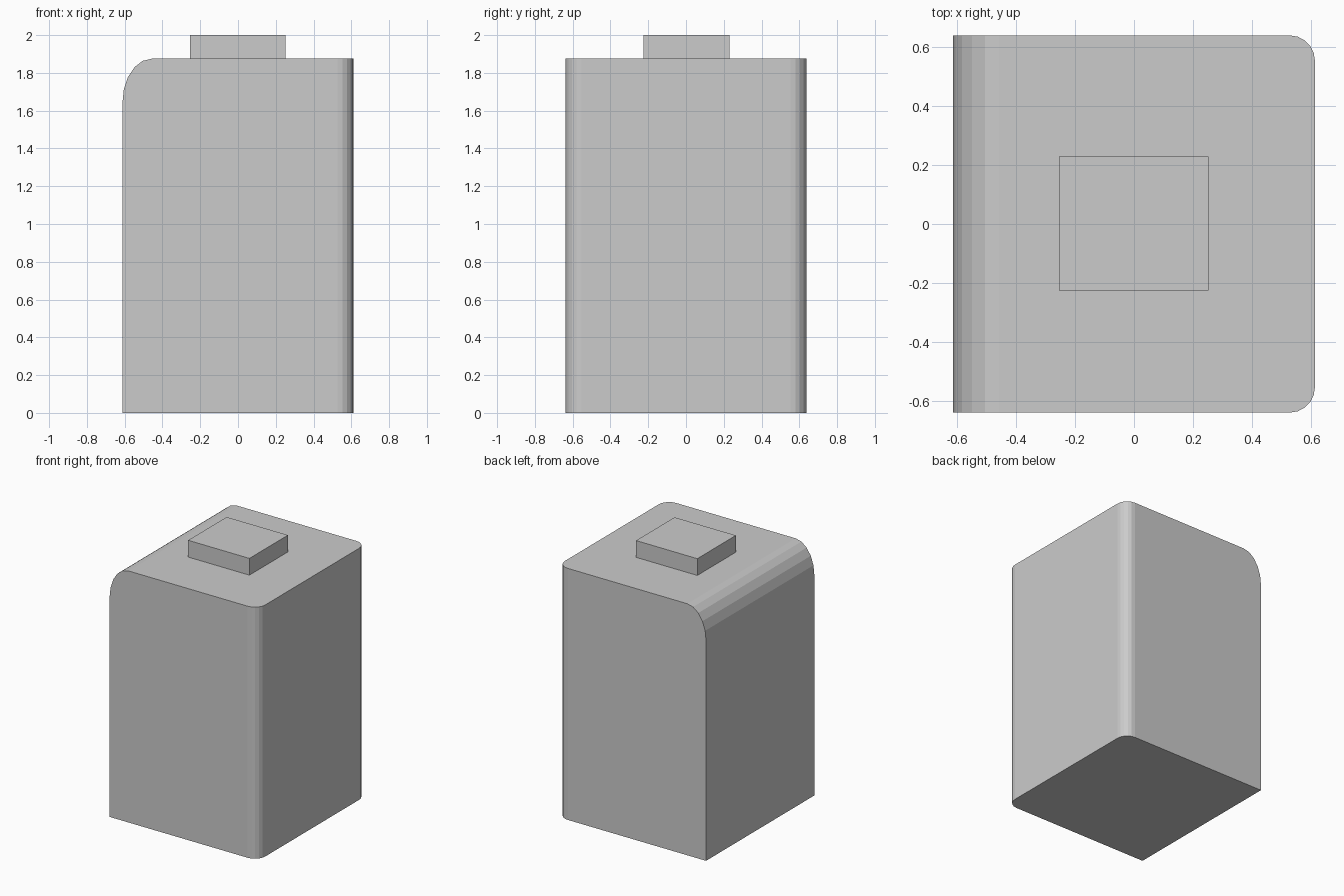
import bpy, bmesh
from math import sin, cos, pi

if "Cube" in bpy.data.objects:
    bpy.data.objects.remove(bpy.data.objects["Cube"])

HX, HY, TOP = 0.612, 0.638, 1.875


def finish(bm, name):
    bmesh.ops.recalc_face_normals(bm, faces=bm.faces[:])
    mesh = bpy.data.meshes.new(name)
    bm.to_mesh(mesh)
    bm.free()
    obj = bpy.data.objects.new(name, mesh)
    bpy.context.collection.objects.link(obj)
    return obj


# Body: side profile with an elliptical shoulder on the left, extruded front to back
RX, RZ, STEPS = 0.155, 0.235, 5
profile = [(-HX, 0), (HX, 0), (HX, TOP)]
for i in range(STEPS + 1):
    a = pi / 2 * (1 - i / STEPS)
    profile.append((-HX + RX - RX * cos(a), TOP - RZ + RZ * sin(a)))
bm = bmesh.new()
face = bm.faces.new([bm.verts.new((x, -HY, z)) for x, z in profile])
ext = bmesh.ops.extrude_face_region(bm, geom=[face], use_keep_orig=True)
moved = [g for g in ext["geom"] if isinstance(g, bmesh.types.BMVert)]
bmesh.ops.translate(bm, verts=moved, vec=(0, 2 * HY, 0))
bmesh.ops.recalc_face_normals(bm, faces=bm.faces[:])

# Rounded vertical corners on the right
corners = [e for e in bm.edges
           if all(v.co.x > HX - 0.001 for v in e.verts)
           and abs(e.verts[0].co.z - e.verts[1].co.z) > 1]
bmesh.ops.bevel(bm, geom=corners, offset=0.085, offset_type='OFFSET',
                segments=5, profile=0.5, affect='EDGES')
finish(bm, "body")

# Raised block on top
bm = bmesh.new()
bmesh.ops.create_cube(bm, size=1)
bmesh.ops.scale(bm, verts=bm.verts, vec=(0.505, 0.454, 2 - TOP))
bmesh.ops.translate(bm, verts=bm.verts, vec=(-0.001, 0.002, (2 + TOP) / 2))
finish(bm, "top_block")
